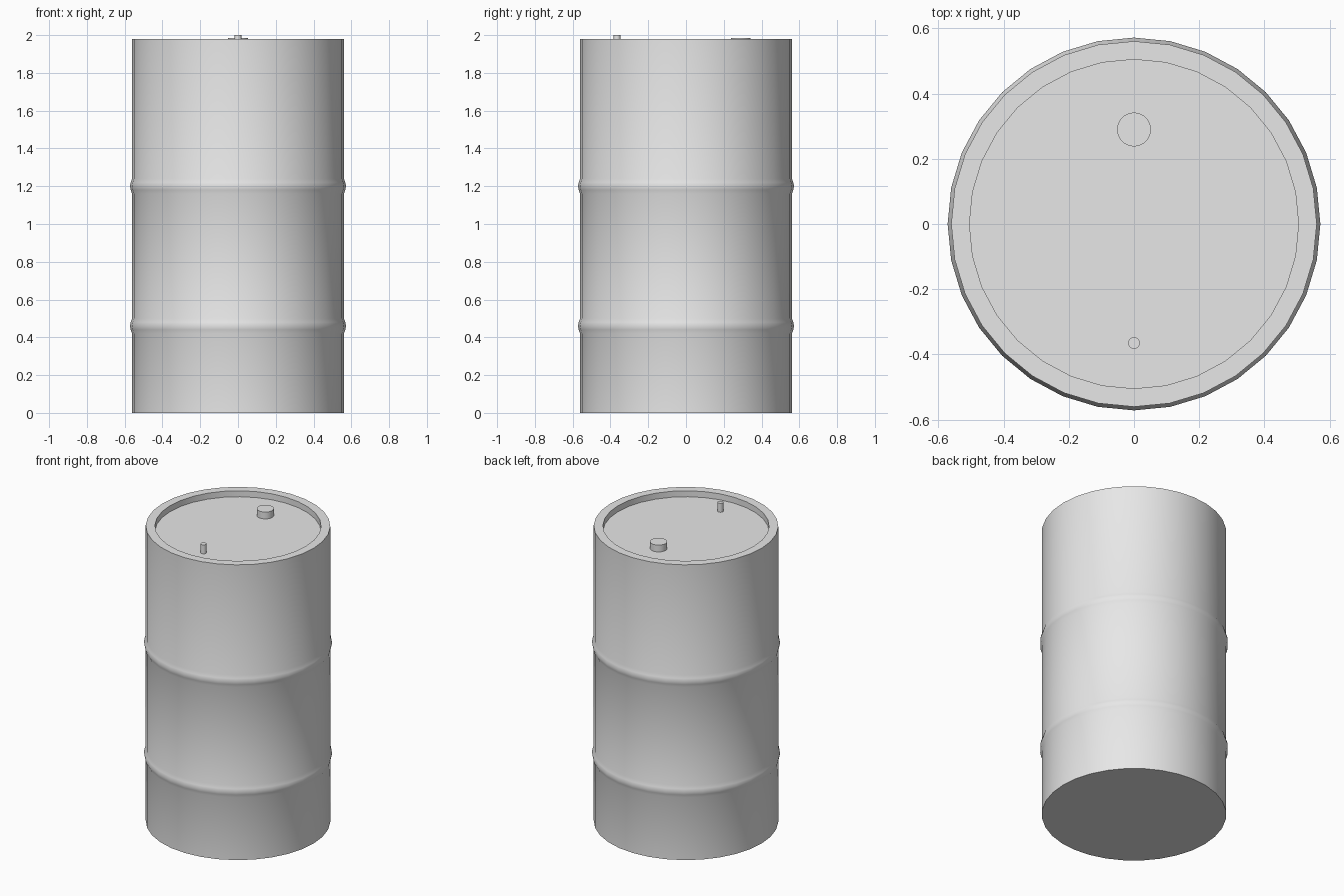
import bpy
import bmesh
import math

cube = bpy.data.objects.get("Cube")
if cube:
    bpy.data.objects.remove(cube, do_unlink=True)

steel = bpy.data.materials.new("grey steel")
steel.use_nodes = True
GREY = (0.8, 0.8, 0.8, 1.0)
steel.diffuse_color = GREY
steel.node_tree.nodes["Principled BSDF"].inputs["Base Color"].default_value = GREY

RADIUS, RIM, TOP, LID = 0.561, 0.505, 1.98, 1.94


def finish(obj):
    """Give the part its material and smooth its curved sides."""
    obj.data.materials.append(steel)
    bpy.ops.object.select_all(action="DESELECT")
    obj.select_set(True)
    bpy.context.view_layer.objects.active = obj
    bpy.ops.object.shade_smooth_by_angle(angle=math.radians(30))


def lathe(name, profile, sides):
    """Turn a (radius, height) profile around z and cap both ends."""
    bm = bmesh.new()
    rings = []
    for r, z in profile:
        rings.append([bm.verts.new((r * math.cos(math.tau * i / sides),
                                    r * math.sin(math.tau * i / sides), z))
                      for i in range(sides)])
    for low, high in zip(rings, rings[1:]):
        for i in range(sides):
            j = (i + 1) % sides
            bm.faces.new((low[i], low[j], high[j], high[i]))
    bm.faces.new(list(reversed(rings[0])))
    bm.faces.new(rings[-1])
    bmesh.ops.recalc_face_normals(bm, faces=bm.faces)
    mesh = bpy.data.meshes.new(name)
    bm.to_mesh(mesh)
    bm.free()
    obj = bpy.data.objects.new(name, mesh)
    bpy.context.collection.objects.link(obj)
    finish(obj)
    return obj


# Drum shell: straight wall, two rolling hoops, raised rim and sunken lid
profile = [(RADIUS, 0)]
for hoop in (0.46, 1.20):
    for dz, bulge in ((-0.04, 0), (-0.02, 0.007), (0, 0.011), (0.02, 0.007), (0.04, 0)):
        profile.append((RADIUS + bulge, hoop + dz))
profile += [(RADIUS, TOP), (RIM, TOP), (RIM, LID)]
lathe("drum_body", profile, 32)

# Filler plug at the back and vent pin at the front of the lid
for name, radius, y, top in (("filler_plug", 0.052, 0.29, 1.986),
                             ("vent_pin", 0.018, -0.365, 2.0)):
    part = lathe(name, [(radius, LID - 0.005), (radius, top)], 32)
    part.location.y = y
